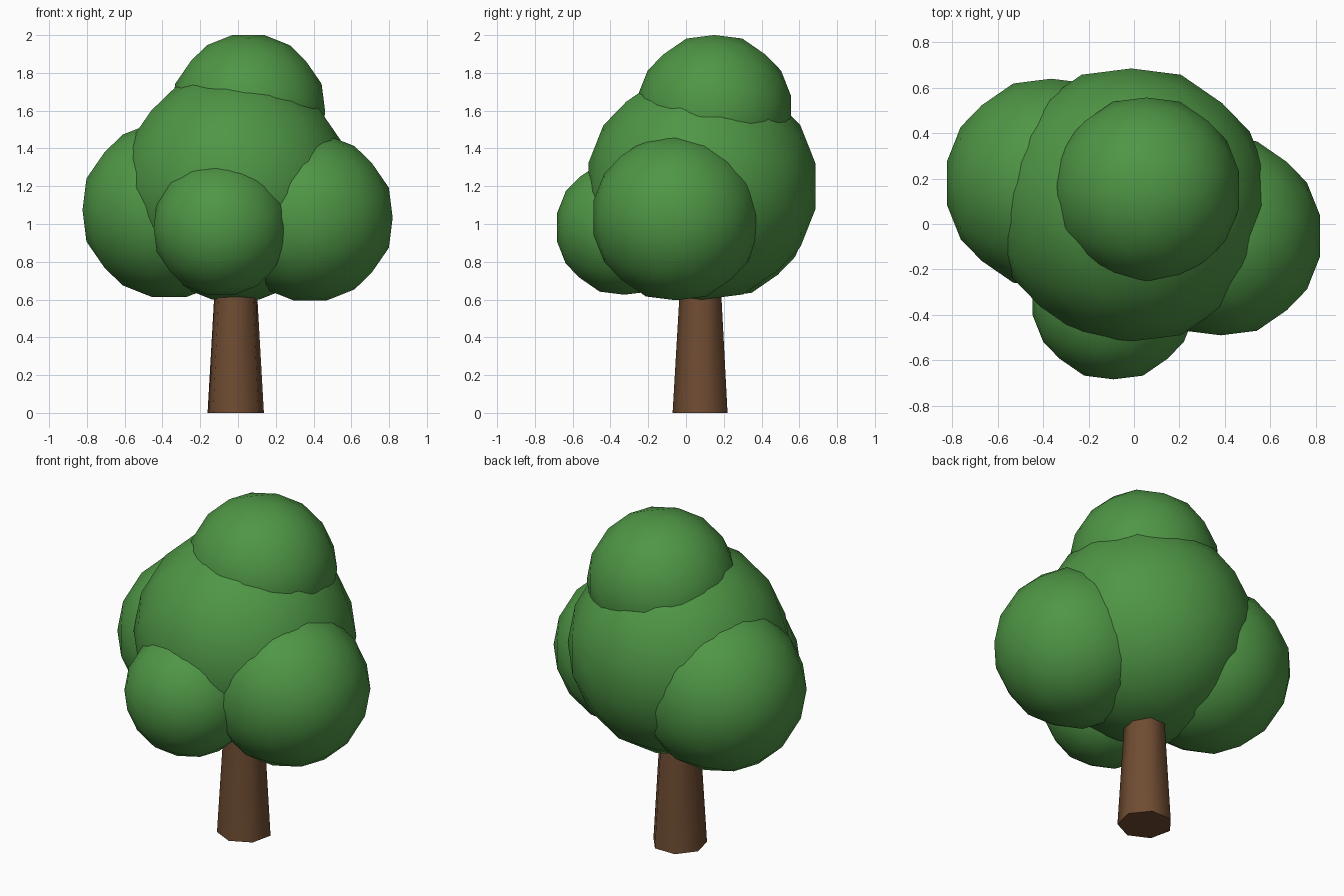
import bpy, bmesh, math
from mathutils import Vector

cube = bpy.data.objects.get("Cube")
if cube:
    bpy.data.objects.remove(cube, do_unlink=True)


def make_material(name, colour):
    mat = bpy.data.materials.new(name)
    mat.use_nodes = True
    rgba = (*colour, 1.0)
    mat.diffuse_color = rgba
    mat.node_tree.nodes["Principled BSDF"].inputs["Base Color"].default_value = rgba
    return mat


def finish(name, bm, mat, location):
    bmesh.ops.recalc_face_normals(bm, faces=bm.faces)
    mesh = bpy.data.meshes.new(name)
    bm.to_mesh(mesh)
    bm.free()
    mesh.materials.append(mat)
    obj = bpy.data.objects.new(name, mesh)
    obj.location = location
    bpy.context.collection.objects.link(obj)
    bpy.ops.object.select_all(action="DESELECT")
    obj.select_set(True)
    bpy.context.view_layer.objects.active = obj
    bpy.ops.object.shade_smooth_by_angle(angle=math.radians(60))
    return obj


# Leaf clump: icosahedron with each edge cut in three, pushed out to a sphere
def leaf_clump(name, location, radius, mat):
    golden = (1 + math.sqrt(5)) / 2
    bm = bmesh.new()
    for a in (-1, 1):
        for b in (-golden, golden):
            for co in ((a, 0, b), (b, a, 0), (0, b, a)):
                bm.verts.new(co)
    bmesh.ops.convex_hull(bm, input=bm.verts[:])
    bmesh.ops.subdivide_edges(bm, edges=bm.edges[:], cuts=2, use_grid_fill=True)
    for v in bm.verts:
        v.co = v.co.normalized() * radius
    return finish(name, bm, mat, location)


# Trunk: tapered seven-sided post with one corner to the front
def tapered_trunk(name, location, bottom, top, height, sides, mat):
    bm = bmesh.new()
    rings = []
    for radius, z in ((bottom, 0), (top, height)):
        angles = [2 * math.pi * i / sides for i in range(sides)]
        rings.append([bm.verts.new((radius * math.sin(a), -radius * math.cos(a), z))
                      for a in angles])
    for ring in rings:
        bm.faces.new(ring)
    low, high = rings
    for i in range(sides):
        j = (i + 1) % sides
        bm.faces.new((low[i], low[j], high[j], high[i]))
    return finish(name, bm, mat, location)


leaf_green = make_material("leaf green", (0.078, 0.305, 0.06))
bark_brown = make_material("bark brown", (0.159, 0.072, 0.032))

tapered_trunk("trunk", (-0.012, 0.082, 0), 0.153, 0.111, 0.72, 7, bark_brown)

# Crown
clumps = {
    "crown_centre": ((-0.012, 0.084, 1.2), 0.613),
    "crown_top": ((0.055, 0.15, 1.594), 0.415),
    "crown_left": ((0.382, -0.053, 1.033), 0.446),
    "crown_right": ((-0.364, 0.18, 1.074), 0.469),
    "crown_front": ((-0.09, -0.327, 0.982), 0.364),
}
for name, (location, radius) in clumps.items():
    leaf_clump(name, location, radius, leaf_green)
